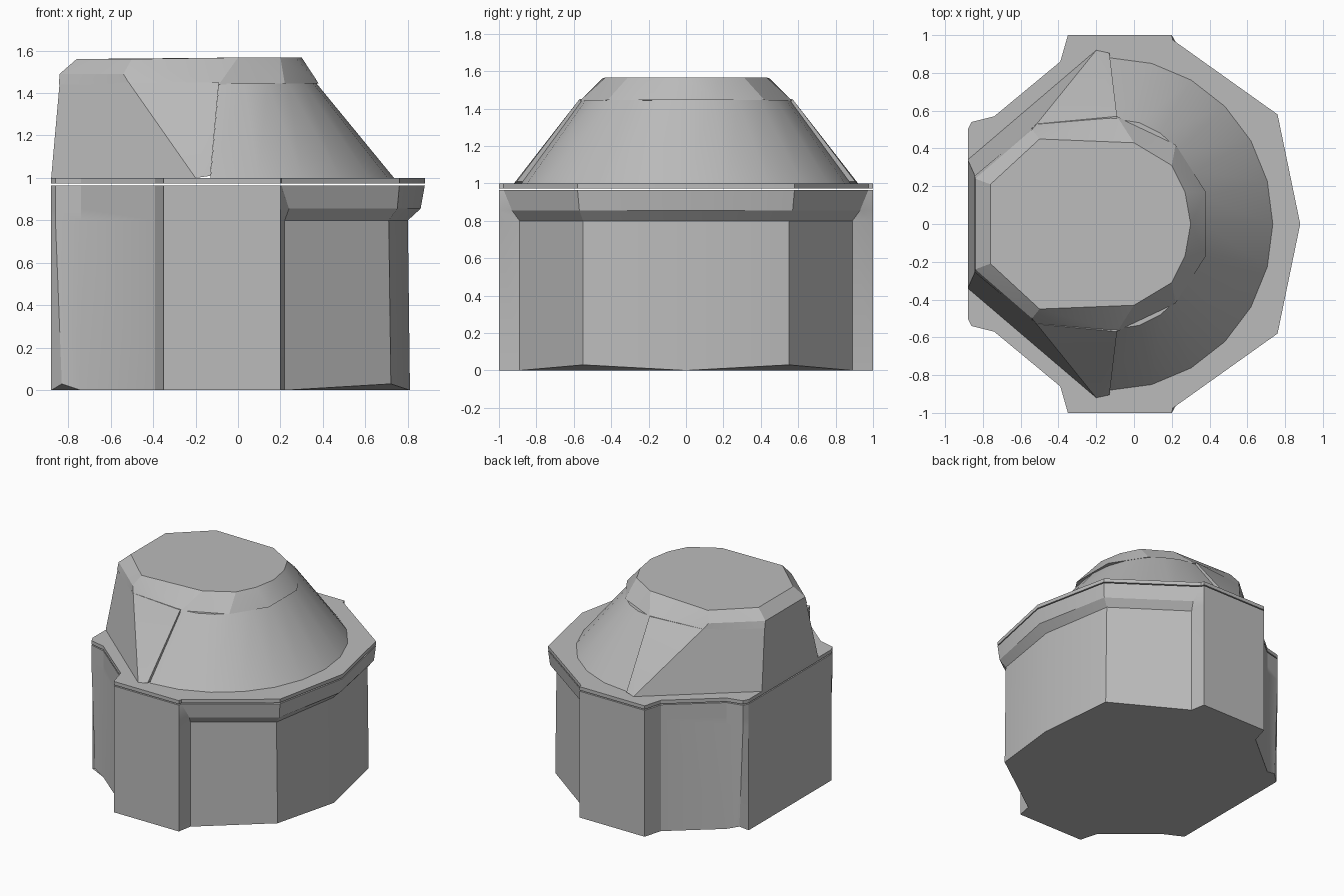
import bpy, bmesh, math

if "Cube" in bpy.data.objects:
    bpy.data.objects.remove(bpy.data.objects["Cube"], do_unlink=True)

grey = bpy.data.materials.new("plain grey")
grey.use_nodes = True
tone = (0.5, 0.5, 0.5, 1.0)
grey.diffuse_color = tone
grey.node_tree.nodes["Principled BSDF"].inputs["Base Color"].default_value = tone


def finish(name, bm, angle=25):
    bmesh.ops.recalc_face_normals(bm, faces=bm.faces)
    mesh = bpy.data.meshes.new(name)
    bm.to_mesh(mesh)
    bm.free()
    mesh.materials.append(grey)
    obj = bpy.data.objects.new(name, mesh)
    bpy.context.collection.objects.link(obj)
    bpy.ops.object.select_all(action="DESELECT")
    obj.select_set(True)
    bpy.context.view_layer.objects.active = obj
    bpy.ops.object.shade_smooth_by_angle(angle=math.radians(angle))
    return obj


def mirrored(half):
    """Close a +y half outline by reflecting it in y, dropping doubled points."""
    return half + [(p[0], -p[1], p[2]) for p in reversed(half) if abs(p[1]) > 1e-4]


def loft(name, rings, angle=25):
    """Skin matching rings and close both ends."""
    bm = bmesh.new()
    loops = [[bm.verts.new(p) for p in ring] for ring in rings]
    n = len(loops[0])
    for low, high in zip(loops, loops[1:]):
        for i in range(n):
            j = (i + 1) % n
            bm.faces.new((low[i], low[j], high[j], high[i]))
    bm.faces.new(loops[0])
    bm.faces.new(loops[-1])
    return finish(name, bm, angle)


def hull(name, half, angle=25):
    """Convex solid through a half set of points and their reflection."""
    bm = bmesh.new()
    for p in mirrored(half):
        bm.verts.new(p)
    bmesh.ops.convex_hull(bm, input=bm.verts)
    bmesh.ops.dissolve_limit(bm, angle_limit=math.radians(2),
                             verts=bm.verts, edges=bm.edges)
    return finish(name, bm, angle)


def level(points, z):
    return mirrored([(x, y, z) for x, y in points])


# Outline shared by the body and lid: rear corner, notch and side buttress
rear = [(-0.88, 0.5), (-0.86, 0.54), (-0.74, 0.57), (-0.39, 0.86), (-0.35, 1.0), (0.2, 1.0)]
wall = [(0.22, 0.89), (0.71, 0.55), (0.8, 0)]
lip = [(0.24, 0.93), (0.75, 0.57), (0.86, 0)]
rim = [(0.205, 0.975), (0.76, 0.58), (0.88, 0)]

# Body with a raised lower edge at the corners and an overhanging front lip
foot = mirrored([(-0.88, 0.5, 0), (-0.83, 0.54, 0.03), (-0.74, 0.57, 0),
                 (-0.39, 0.86, 0), (-0.35, 1.0, 0), (0.2, 1.0, 0),
                 (0.22, 0.89, 0), (0.72, 0.55, 0.03), (0.81, 0, 0)])
loft("body", [foot, level(rear + wall, 0.8), level(rear + lip, 0.855),
              level(rear + rim, 0.965)])

# Thin lid plate just above the body
loft("lid_plate", [level(rear + rim, 0.973), level(rear + rim, 1.0)])

# Rear housing with sloping corner facets
hull("rear_housing", [(-0.88, 0.34, 1), (-0.2, 0.92, 1), (-0.13, 0.905, 1.01),
                      (-0.84, 0.25, 1.45), (-0.515, 0.53, 1.45), (-0.09, 0.57, 1.45)], 15)

# Cap overhanging the cone, bevelled towards its flat top
hull("cap", [(-0.844, 0.255, 1.44), (-0.51, 0.535, 1.44), (-0.09, 0.57, 1.44),
             (0.22, 0.42, 1.445), (0.38, 0.17, 1.445),
             (-0.84, 0.24, 1.49), (-0.54, 0.5, 1.49),
             (-0.76, 0.21, 1.56), (-0.5, 0.45, 1.56), (0.0, 0.43, 1.567),
             (0.2, 0.31, 1.567), (0.27, 0.17, 1.567), (0.3, 0, 1.567)], 20)

# Sloping half cone in front of the housing
steps = 12
angles = [math.pi * (i / steps - 0.5) for i in range(steps + 1)]
base = [(-0.13 + 0.865 * math.cos(a), 0.88 * math.sin(a), 1.0) for a in angles]
neck = [(-0.09 + 0.46 * math.cos(a), 0.555 * math.sin(a), 1.445) for a in angles]
loft("front_cone", [base, neck], 30)
